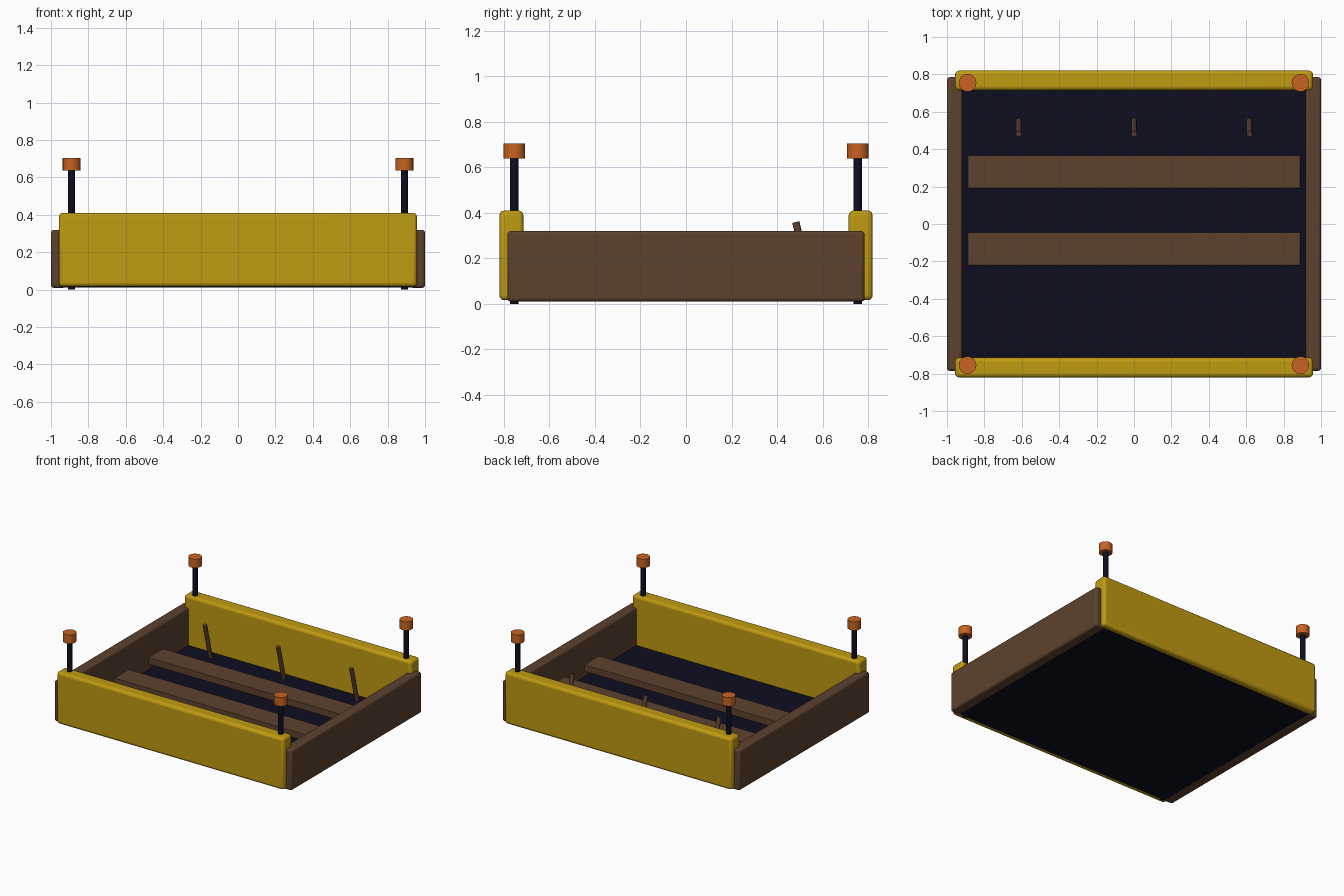
import bpy
from math import radians

if "Cube" in bpy.data.objects:
    bpy.data.objects.remove(bpy.data.objects["Cube"])


def material(name, rgb):
    m = bpy.data.materials.new(name)
    m.diffuse_color = (*rgb, 1)
    m.use_nodes = True
    m.node_tree.nodes["Principled BSDF"].inputs["Base Color"].default_value = m.diffuse_color
    return m


YELLOW = material("mustard yellow", (0.53, 0.325, 0.006))
BROWN = material("wood brown", (0.108, 0.054, 0.027))
NAVY = material("dark navy", (0.004, 0.004, 0.014))
ORANGE = material("copper orange", (0.58, 0.125, 0.016))


def finish(obj, name, mat):
    obj.name = name
    obj.data.materials.append(mat)
    return obj


def box(name, x, y, z, mat, bevel=0.0):
    """Box from (min, max) ranges, with optional rounded edges."""
    bpy.ops.mesh.primitive_cube_add(
        size=1, location=[(a + b) / 2 for a, b in (x, y, z)])
    obj = bpy.context.object
    obj.scale = [b - a for a, b in (x, y, z)]
    bpy.ops.object.transform_apply(location=False, rotation=False, scale=True)
    if bevel:
        mod = obj.modifiers.new("rounded edges", 'BEVEL')
        mod.width = bevel
        mod.segments = 3
        bpy.ops.object.shade_smooth_by_angle(angle=radians(35))
    return finish(obj, name, mat)


def rod(name, radius, length, centre, mat, tilt=0.0, sides=24):
    bpy.ops.mesh.primitive_cylinder_add(
        vertices=sides, radius=radius, depth=length,
        location=centre, rotation=(tilt, 0, 0))
    bpy.ops.object.shade_smooth_by_angle(angle=radians(35))
    return finish(bpy.context.object, name, mat)


# Floor tray
box("floor", (-0.95, 0.95), (-0.775, 0.775), (0.012, 0.035), NAVY)

# Brown side walls
for side, x in (("left", (-1.0, -0.918)), ("right", (0.918, 1.0))):
    box(side + "_wall", x, (-0.785, 0.785), (0.01, 0.32), BROWN, 0.015)

# Taller yellow front and back panels
for end, y in (("front", (-0.82, -0.715)), ("back", (0.715, 0.82))):
    box(end + "_panel", (-0.957, 0.957), y, (0.016, 0.41), YELLOW, 0.02)

# Corner posts with caps
for end, y in (("front", -0.755), ("back", 0.755)):
    for side, x in (("left", -0.89), ("right", 0.89)):
        rod(f"{end}_{side}_post", 0.019, 0.65, (x, y, 0.325), NAVY)
        rod(f"{end}_{side}_cap", 0.047, 0.066, (x, y, 0.671), ORANGE)

# Bench slats
for label, y in (("front", (-0.222, -0.045)), ("rear", (0.19, 0.367))):
    box(label + "_slat", (-0.89, 0.89), y, (0.1, 0.152), BROWN, 0.004)

# Leaning levers
for i, x in enumerate((-0.617, 0.0, 0.617)):
    rod(f"lever_{i + 1}", 0.016, 0.28, (x, 0.517, 0.224), BROWN, 0.25, 12)
